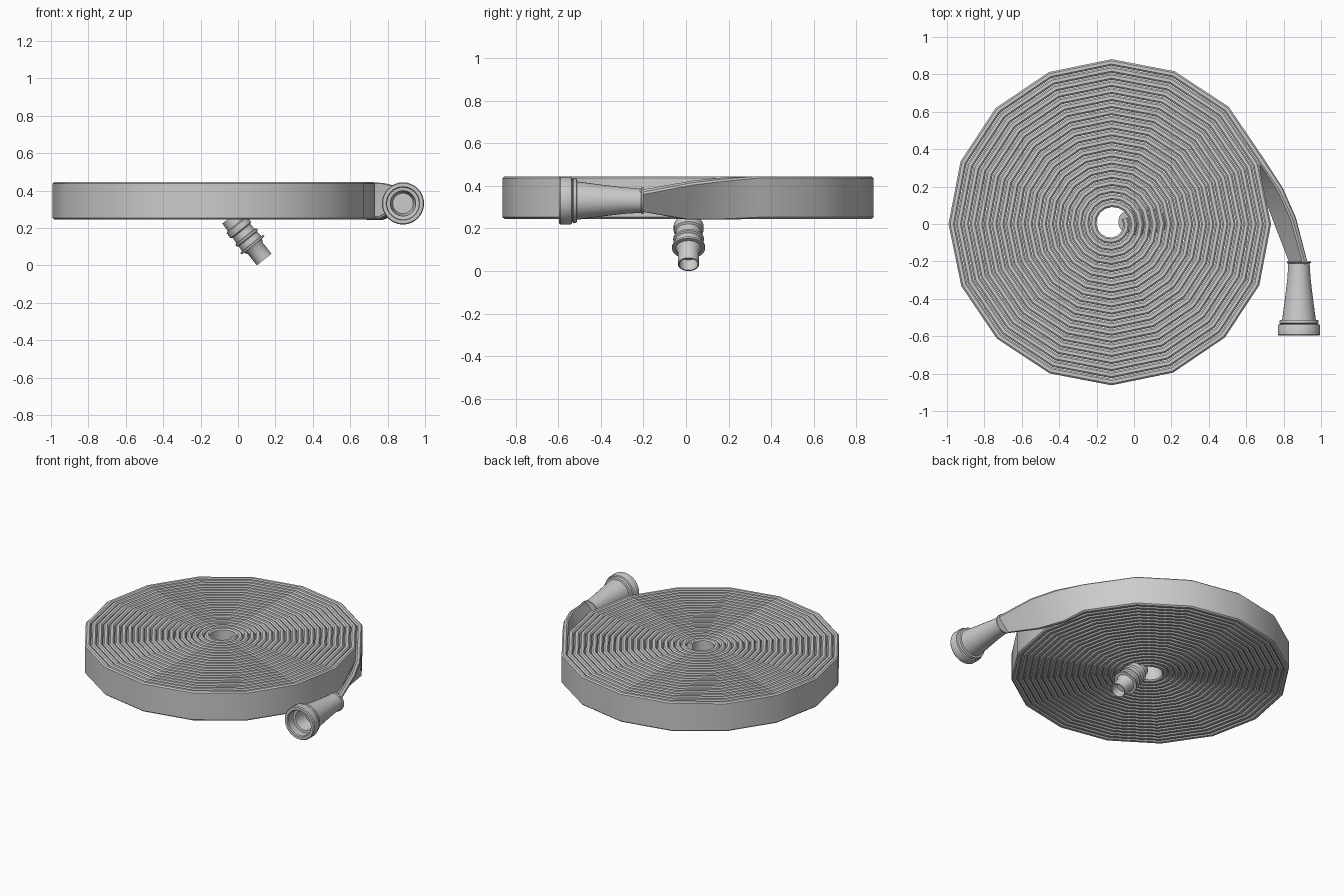
import bpy, bmesh, math
from mathutils import Vector

if "Cube" in bpy.data.objects:
    bpy.data.objects.remove(bpy.data.objects["Cube"])

def finish(name, bm):
    bmesh.ops.recalc_face_normals(bm, faces=bm.faces[:])
    me = bpy.data.meshes.new(name)
    bm.to_mesh(me)
    bm.free()
    ob = bpy.data.objects.new(name, me)
    bpy.context.collection.objects.link(ob)
    bpy.ops.object.select_all(action='DESELECT')
    ob.select_set(True)
    bpy.context.view_layer.objects.active = ob
    bpy.ops.object.shade_smooth_by_angle(angle=math.radians(32))
    return ob

def skin(bm, rings, cap=True):
    n = len(rings[0])
    for a, b in zip(rings, rings[1:]):
        for i in range(n):
            j = (i + 1) % n
            bm.faces.new((a[i], a[j], b[j], b[i]))
    if cap:
        bm.faces.new(rings[0])
        bm.faces.new(rings[-1])

def lathe(name, profile, origin, axis, segs=32):
    """Profile of (radius, distance along axis), capped at both ends."""
    bm = bmesh.new()
    q = Vector(axis).to_track_quat('Z', 'Y')
    o = Vector(origin)
    rings = []
    for r, d in profile:
        rings.append([bm.verts.new(o + q @ Vector((r * math.cos(2 * math.pi * i / segs),
                                                   r * math.sin(2 * math.pi * i / segs), d)))
                      for i in range(segs)])
    skin(bm, rings)
    return finish(name, bm)

# Coiled flat hose: each station is its (lower edge, upper edge)
TURNS, SIDES, PITCH, THICK = 21, 16, 0.0378, 0.0345
Z0, Z1 = 0.245, 0.445
stations = []
total = TURNS * SIDES
for k in range(total + 1):
    a = math.radians(22.5) - 2 * math.pi * (k - total) / SIDES
    r = 0.871 - PITCH * (total - k) / SIDES
    x, y = -0.12 + r * math.cos(a), r * math.sin(a)
    stations.append((Vector((x, y, Z0)), Vector((x, y, Z1))))
# Twisting tail that leads to the large coupling
stations += [(Vector((0.70, 0.17, 0.245)), Vector((0.785, 0.185, 0.437))),
             (Vector((0.762, 0.0, 0.246)), Vector((0.855, 0.03, 0.42))),
             (Vector((0.842, -0.215, 0.285)), Vector((0.922, -0.215, 0.375)))]

bm = bmesh.new()
rings = []
mids = [(a + b) / 2 for a, b in stations]
for k, (lo, hi) in enumerate(stations):
    t = mids[min(k + 1, len(mids) - 1)] - mids[max(k - 1, 0)]
    w = (hi - lo).normalized()
    n = w.cross(t).normalized()
    h = (hi - lo).length / 2
    s = THICK / 2
    c = 0.008
    section = [(-s, -h + c), (-s / 2, -h), (s / 2, -h), (s, -h + c),
               (s, h - c), (s / 2, h), (-s / 2, h), (-s, h - c)]
    rings.append([bm.verts.new(mids[k] + n * u + w * v) for u, v in section])
skin(bm, rings)
finish("coiled_hose", bm)

# Large open coupling at the outer end
lathe("outer_coupling",
      [(0.03, 0), (0.064, 0), (0.064, 0.007), (0.057, 0.012), (0.062, 0.09), (0.075, 0.2),
       (0.09, 0.312), (0.102, 0.314), (0.105, 0.322), (0.105, 0.33), (0.098, 0.334),
       (0.11, 0.338), (0.113, 0.344), (0.113, 0.39), (0.108, 0.397), (0.09, 0.397),
       (0.085, 0.39), (0.085, 0.34), (0.068, 0.338), (0.055, 0.25)],
      (0.882, -0.2, 0.331), (0, -1, 0))

# Small ribbed coupling below the inner end
lathe("inner_coupling",
      [(0.042, 0.06), (0.044, 0.0), (0.05, 0.0), (0.05, 0.075), (0.056, 0.085), (0.06, 0.095),
       (0.078, 0.096), (0.078, 0.106), (0.065, 0.108), (0.063, 0.14), (0.072, 0.146),
       (0.072, 0.156), (0.062, 0.16), (0.06, 0.195), (0.07, 0.202), (0.07, 0.235),
       (0.058, 0.24), (0.055, 0.29)],
      (0.14, 0.012, 0.031), (-0.62, 0, 0.78))
